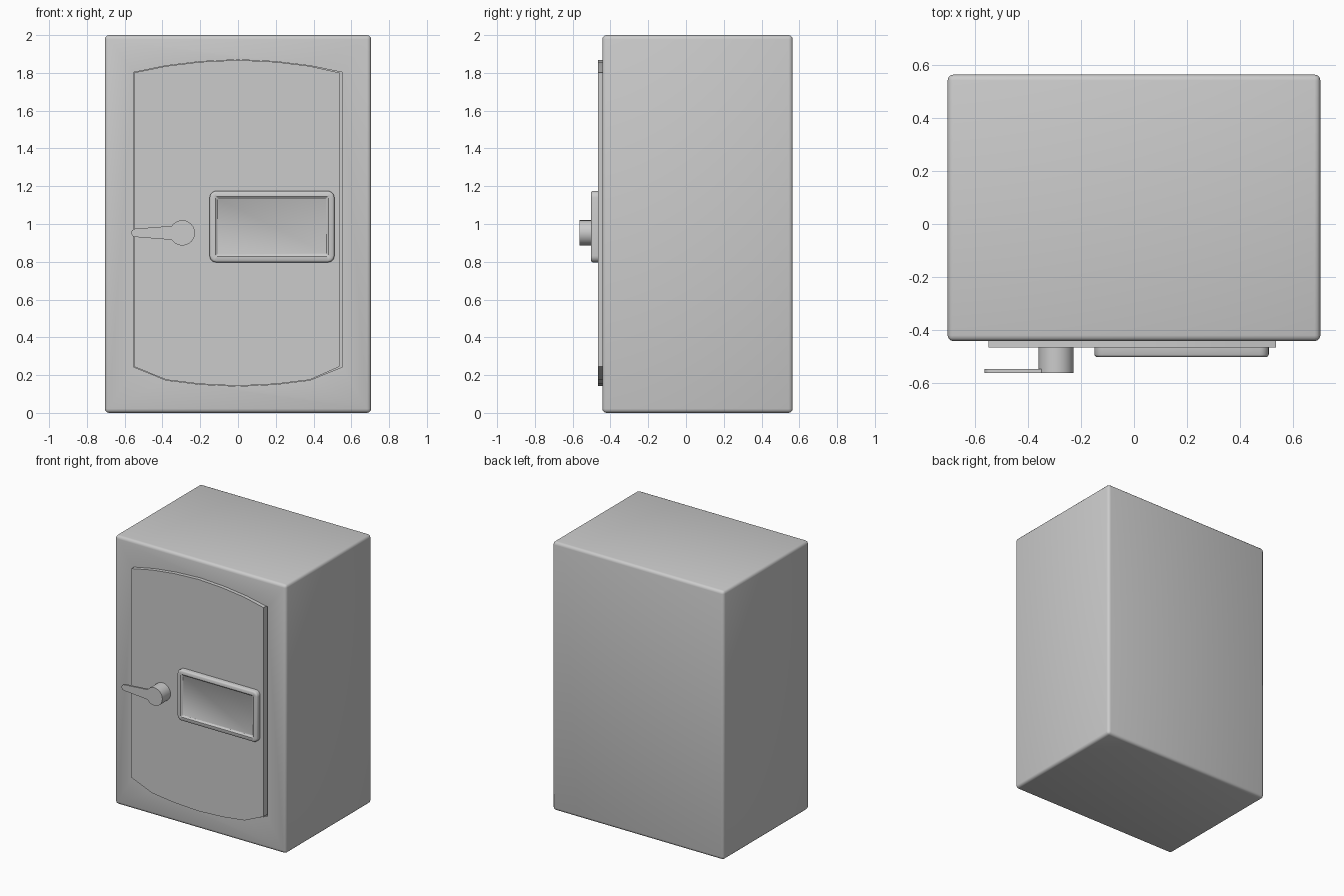
import bpy, bmesh, math

if "Cube" in bpy.data.objects:
    bpy.data.objects.remove(bpy.data.objects["Cube"])


def finish(obj, angle=35):
    bpy.ops.object.select_all(action='DESELECT')
    obj.select_set(True)
    bpy.context.view_layer.objects.active = obj
    bpy.ops.object.shade_smooth_by_angle(angle=math.radians(angle))


def loft(name, rings, angle=35):
    """Skin matching (x, z) outlines, each placed at its own y, and cap the ends."""
    bm = bmesh.new()
    loops = [[bm.verts.new((x, y, z)) for x, z in pts] for pts, y in rings]
    n = len(loops[0])
    for a, b in zip(loops, loops[1:]):
        for i in range(n):
            j = (i + 1) % n
            bm.faces.new((a[i], a[j], b[j], b[i]))
    bm.faces.new(loops[0])
    bm.faces.new(loops[-1])
    bmesh.ops.recalc_face_normals(bm, faces=bm.faces)
    mesh = bpy.data.meshes.new(name)
    bm.to_mesh(mesh)
    bm.free()
    obj = bpy.data.objects.new(name, mesh)
    bpy.context.collection.objects.link(obj)
    finish(obj, angle)
    return obj


def arc(cx, cz, r, start, end, n):
    angles = [math.radians(start + (end - start) * i / n) for i in range(n + 1)]
    return [(cx + r * math.cos(a), cz + r * math.sin(a)) for a in angles]


def door_outline(left, right, gap=0.0):
    # arched top, mirrored for the bottom
    rise = [(left, .80), (-.38, .835), (-.2, .857), (0, .867),
            (.2, .857), (.38, .835), (right, .80)]
    top = [(x, 1.003 + h - gap) for x, h in rise]
    bottom = [(x, 1.003 - (h - .04 if abs(x) > .5 else h - .005) + gap)
              for x, h in reversed(rise)]
    return top + bottom


def rounded_rect(x0, x1, z0, z1, inset, radius):
    x0, x1, z0, z1 = x0 + inset, x1 - inset, z0 + inset, z1 - inset
    r = max(.006, radius - inset)
    corners = [(x1 - r, z1 - r, 0), (x0 + r, z1 - r, 90),
               (x0 + r, z0 + r, 180), (x1 - r, z0 + r, 270)]
    return [p for cx, cz, a in corners for p in arc(cx, cz, r, a, a + 90, 5)]


# Cabinet with softened edges
bpy.ops.mesh.primitive_cube_add(size=1, location=(0, .061, 1))
body = bpy.context.object
body.name = "safe_body"
body.scale = (1.41, 1.008, 2)
bpy.ops.object.transform_apply(location=False, rotation=False, scale=True)
bevel = body.modifiers.new("soft_edges", 'BEVEL')
bevel.width = .022
bevel.segments = 3

# Shallow door opening; leaves a narrow gap on the hinge side
cutter = loft("door_opening_cutter", [(door_outline(-.552, .552), -.6),
                                      (door_outline(-.552, .552), -.415)])
cutter.hide_render = True
cut = body.modifiers.new("door_opening", 'BOOLEAN')
cut.operation = 'DIFFERENCE'
cut.object = cutter
bpy.context.view_layer.objects.active = body
bpy.ops.object.modifier_apply(modifier=bevel.name)
bpy.ops.object.modifier_apply(modifier=cut.name)
bpy.data.objects.remove(cutter, do_unlink=True)
finish(body)

# Door panel
door = door_outline(-.55, .537, .002)
loft("door", [(door, -.416), (door, -.467)], 20)

# Lock plate: rounded rim around a sunken panel
profile = [(0, -.46), (0, -.494), (.003, -.5), (.01, -.504),
           (.03, -.504), (.042, -.494)]
loft("lock_plate", [(rounded_rect(-.15, .51, .797, 1.175, i, .035), y)
                    for i, y in profile])

# Handle hub
hub = arc(-.295, .953, .067, 0, 345, 23)
loft("handle_hub", [(hub, -.46), (hub, -.564)])

# Handle lever: tapered blade with a round tip
lever = [(-.295, .91), (-.295, .996), (-.32, 1.01), (-.35, .99)]
lever += arc(-.543, .953, .022, 100, 260, 8)
lever += [(-.35, .916), (-.32, .896)]
loft("handle_lever", [(lever, -.549), (lever, -.5635)])
